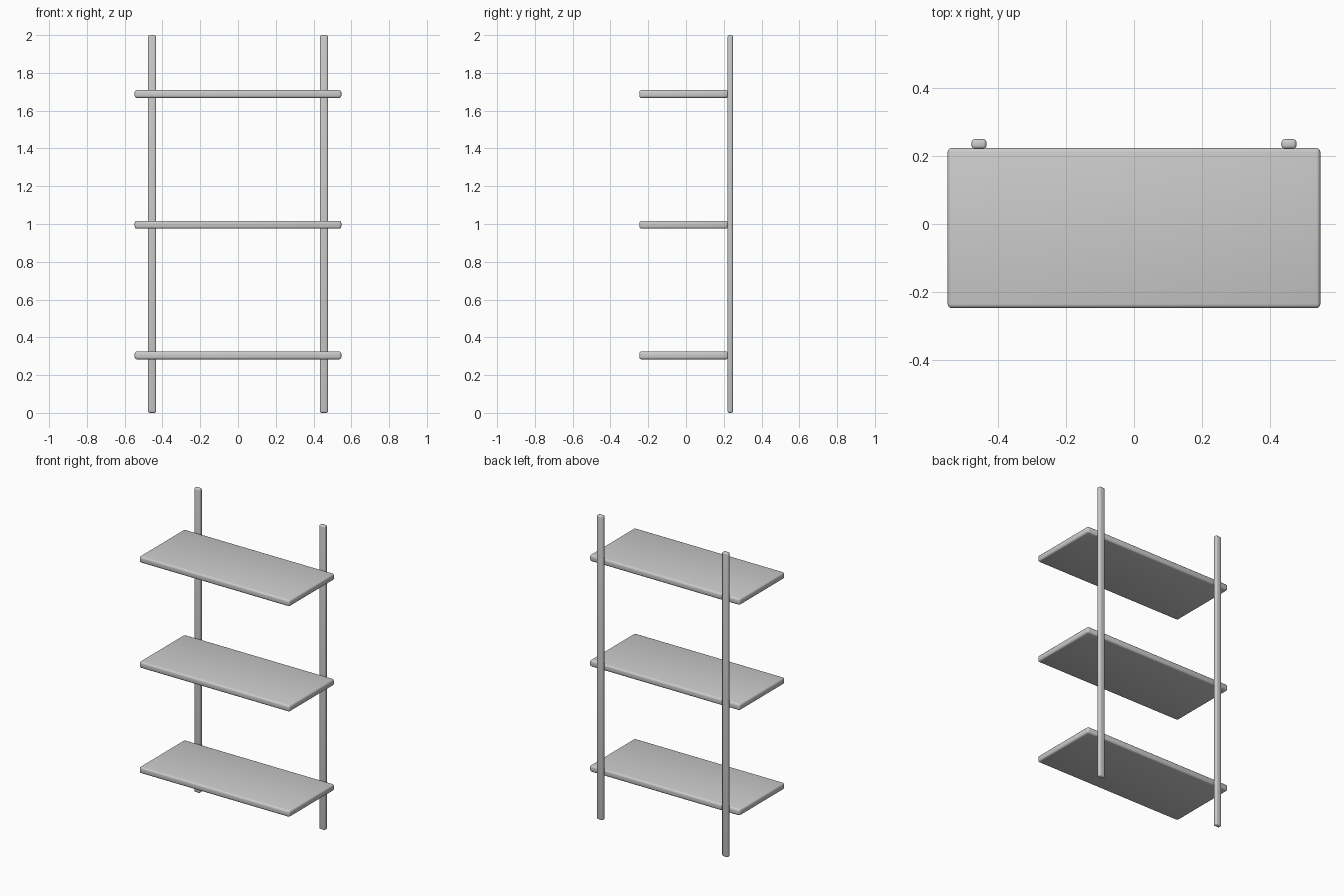
import bpy

if "Cube" in bpy.data.objects:
    bpy.data.objects.remove(bpy.data.objects["Cube"])


def rounded_box(name, lo, hi, radius):
    """Box between two corners with softly rounded edges."""
    center = [(a + b) / 2 for a, b in zip(lo, hi)]
    bpy.ops.mesh.primitive_cube_add(size=1, location=center)
    ob = bpy.context.object
    ob.name = name
    ob.scale = [b - a for a, b in zip(lo, hi)]
    bpy.ops.object.transform_apply(location=False, rotation=False, scale=True)
    bevel = ob.modifiers.new("soft_edges", 'BEVEL')
    bevel.width = radius
    bevel.segments = 3
    bpy.ops.object.shade_smooth()
    return ob


# Two uprights running the full height along the back
for side, x in (("left", -0.455), ("right", 0.455)):
    rounded_box(side + "_upright", (x - 0.022, 0.22, 0), (x + 0.022, 0.249, 2), 0.01)

# Three shelf boards fixed to the front of the uprights
for level, z in (("lower", 0.304), ("middle", 0.996), ("upper", 1.688)):
    rounded_box(level + "_shelf", (-0.547, -0.247, z - 0.021),
                (0.547, 0.223, z + 0.021), 0.012)
